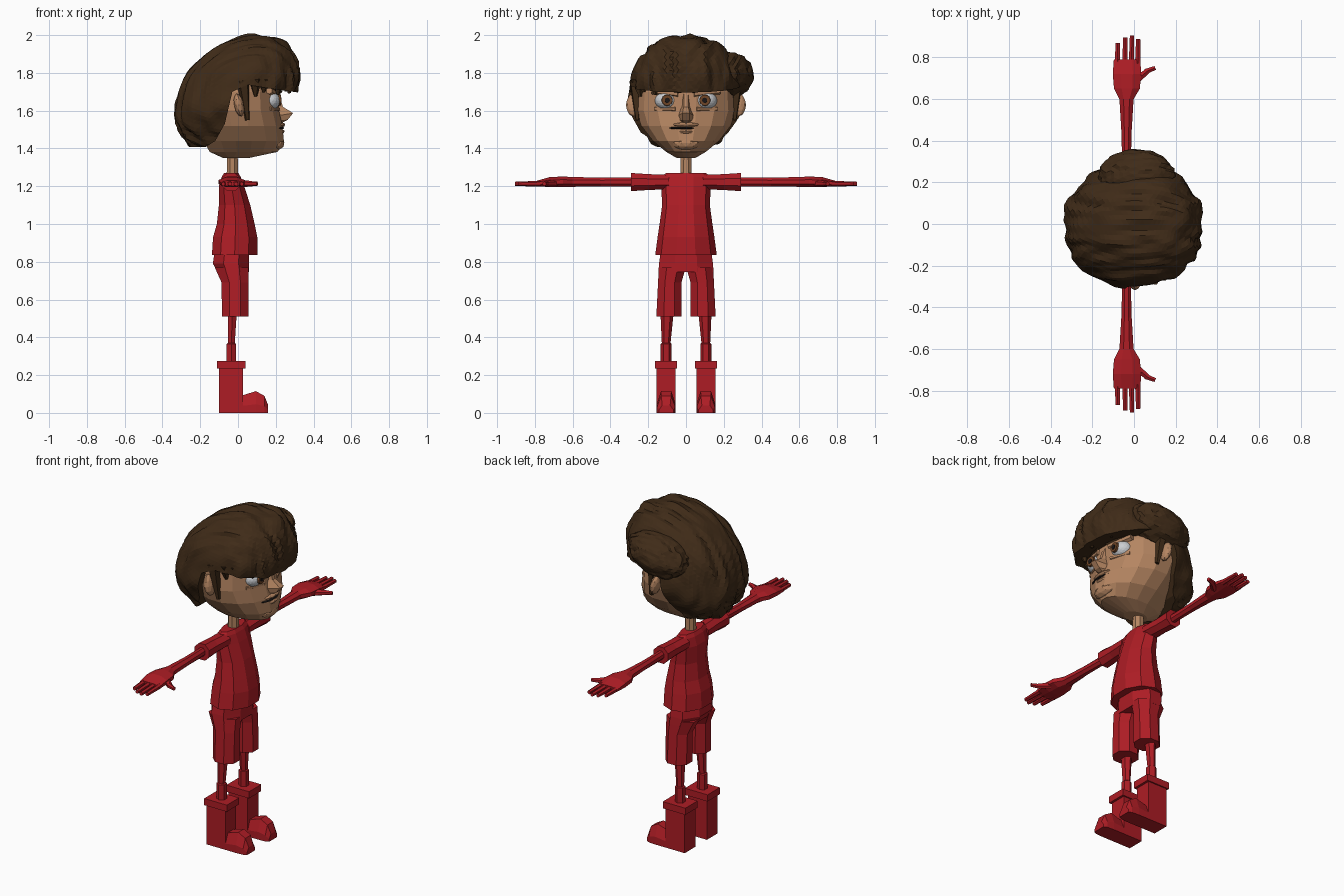
import bpy, bmesh
from math import pi, cos, sin, radians
from mathutils import Vector, Matrix, noise


def material(name, rgb):
    m = bpy.data.materials.new(name)
    m.diffuse_color = (*rgb, 1)
    return m


RED = material("red", (0.42, 0.012, 0.018))
SKIN = material("skin", (0.46, 0.235, 0.12))
HAIR = material("hair", (0.05, 0.024, 0.009))
WHITE = material("eye_white", (0.6, 0.62, 0.65))
BROWN = material("iris", (0.16, 0.06, 0.02))
BLACK = material("dark", (0.01, 0.008, 0.008))


def finish(name, bm, mat):
    bmesh.ops.recalc_face_normals(bm, faces=bm.faces)
    me = bpy.data.meshes.new(name)
    bm.to_mesh(me)
    bm.free()
    if mat:
        me.materials.append(mat)
    ob = bpy.data.objects.new(name, me)
    bpy.context.collection.objects.link(ob)
    return ob


def loft(name, rings, mat):
    """Skin a list of equal-length point rings and cap both ends."""
    bm = bmesh.new()
    vs = [[bm.verts.new(p) for p in r] for r in rings]
    n = len(vs[0])
    for a, b in zip(vs, vs[1:]):
        for i in range(n):
            j = (i + 1) % n
            bm.faces.new((a[i], a[j], b[j], b[i]))
    bm.faces.new(vs[0])
    bm.faces.new(vs[-1])
    return finish(name, bm, mat)


def tube(name, sections, n, mat, axis="z", side=1):
    """Sections: (position on axis, centre u, centre v, radius u, radius v)."""
    k = 1 / cos(pi / n)
    rings = []
    for t, cu, cv, ru, rv in sections:
        ring = []
        for i in range(n):
            a = 2 * pi * (i + 0.5) / n
            u, v = cu + ru * k * cos(a), cv + rv * k * sin(a)
            ring.append((u, v * side, t) if axis == "z" else (u, t * side, v))
        rings.append(ring)
    return loft(name, rings, mat)


def extrude(name, profile, y0, y1, mat):
    return loft(name, [[(x, y, z) for x, z in profile] for y in (y0, y1)], mat)


def blob(name, centre, radii, mat, sub=2, tilt=0, strands=0.0, roundness=1.0):
    """Faceted ellipsoid, tilted about y, optionally roughened into strands."""
    bm = bmesh.new()
    bmesh.ops.create_icosphere(bm, subdivisions=sub, radius=1)
    rot = Matrix.Rotation(radians(tilt), 3, "Y")
    for v in bm.verts:
        p = v.co.copy()
        q = Vector((p.x, abs(p.y) ** roundness * (1 if p.y > 0 else -1), p.z))
        q = rot @ Vector([q[i] * radii[i] for i in range(3)])
        if strands:
            q *= 1 + strands * noise.noise(Vector((p.x * 2, p.y * 8, p.z * 2.5)))
        v.co = q + Vector(centre)
    return finish(name, bm, mat)


def rod(name, a, b, r0, r1, n, mat):
    a, b = Vector(a), Vector(b)
    d = b - a
    bm = bmesh.new()
    bmesh.ops.create_cone(bm, cap_ends=True, segments=n, radius1=r0, radius2=r1, depth=d.length,
                          matrix=Matrix.Translation((a + b) / 2) @ d.to_track_quat("Z", "Y").to_matrix().to_4x4())
    return finish(name, bm, mat)


# Shirt and hips of the shorts
tube("shirt", [(0.835, -0.018, 0, 0.12, 0.155), (0.93, -0.015, 0, 0.117, 0.143),
               (1.0, -0.012, 0, 0.1, 0.133), (1.1, -0.018, 0, 0.083, 0.12),
               (1.2, -0.034, 0, 0.067, 0.125), (1.25, -0.036, 0, 0.05, 0.125),
               (1.27, -0.036, 0, 0.038, 0.1)], 10, RED)
tube("shorts_hips", [(0.745, -0.025, 0, 0.083, 0.146), (0.79, -0.037, 0, 0.096, 0.143),
                     (0.845, -0.033, 0, 0.092, 0.135)], 8, RED)
tube("neck", [(1.24, -0.03, 0, 0.03, 0.03), (1.4, -0.03, 0, 0.028, 0.028)], 8, SKIN)

# Limbs, built once per side
for s, tag in ((1, "left"), (-1, "right")):
    tube("shorts_leg_" + tag, [(0.51, -0.015, 0.09, 0.07, 0.067), (0.69, -0.016, 0.086, 0.071, 0.062),
                               (0.77, -0.033, 0.073, 0.09, 0.071)], 8, RED, side=s)
    tube("shin_" + tag, [(0.25, -0.035, 0.105, 0.025, 0.025), (0.365, -0.035, 0.105, 0.025, 0.025),
                         (0.37, -0.035, 0.105, 0.018, 0.02), (0.54, -0.03, 0.1, 0.024, 0.031)], 6, RED, side=s)
    # Boots
    tube("boot_shaft_" + tag, [(0, -0.037, 0.105, 0.063, 0.05), (0.24, -0.037, 0.105, 0.063, 0.05)],
         4, RED, side=s)
    tube("boot_cuff_" + tag, [(0.235, -0.035, 0.105, 0.075, 0.058), (0.275, -0.035, 0.105, 0.075, 0.058)],
         4, RED, side=s)
    loft("boot_foot_" + tag, [[(x, s * (0.105 + e * w), z) for e, z in
                               ((-1, 0), (-1, 0.4 * h), (-0.55, h), (0.55, h), (1, 0.4 * h), (1, 0))]
                              for x, w, h in ((-0.06, 0.05, 0.09), (0.03, 0.05, 0.095), (0.095, 0.05, 0.115),
                                              (0.14, 0.047, 0.09), (0.16, 0.038, 0.04))], RED)
    # Sleeve, arm and hand
    tube("sleeve_" + tag, [(0.09, -0.036, 1.222, 0.05, 0.038), (0.2, -0.036, 1.222, 0.045, 0.042),
                           (0.29, -0.036, 1.222, 0.048, 0.048)], 8, RED, "y", s)
    tube("arm_" + tag, [(0.27, -0.036, 1.222, 0.02, 0.025), (0.45, -0.036, 1.222, 0.025, 0.023),
                        (0.6, -0.036, 1.223, 0.034, 0.026), (0.65, -0.034, 1.223, 0.062, 0.028),
                        (0.72, -0.034, 1.222, 0.068, 0.027), (0.79, -0.033, 1.215, 0.064, 0.014)],
         8, RED, "y", s)
    for i, (x, tip) in enumerate(((-0.08, 0.87), (-0.044, 0.895), (-0.012, 0.905), (0.018, 0.89))):
        tube(f"finger_{i}_{tag}", [(0.77, x, 1.214, 0.013, 0.013), (tip, x + 0.002, 1.212, 0.01, 0.01)],
             6, RED, "y", s)
    rod("thumb_" + tag, (0.01, s * 0.69, 1.215), (0.065, s * 0.735, 1.213), 0.02, 0.015, 6, RED)
    rod("thumb_tip_" + tag, (0.055, s * 0.732, 1.213), (0.102, s * 0.75, 1.213), 0.015, 0.011, 6, RED)
    # Eye, ear, eyelid and sideburn
    blob("eyeball_" + tag, (0.165, s * 0.103, 1.653), (0.06, 0.062, 0.05), WHITE, 3)
    rod("iris_" + tag, (0.2, s * 0.101, 1.655), (0.228, s * 0.1, 1.655), 0.031, 0.028, 14, BROWN)
    rod("pupil_" + tag, (0.2, s * 0.1, 1.655), (0.231, s * 0.099, 1.655), 0.015, 0.014, 10, BLACK)
    rod("eyelid_upper_" + tag, (0.208, s * 0.04, 1.69), (0.165, s * 0.18, 1.705), 0.02, 0.018, 6, SKIN)
    rod("eyelid_lower_" + tag, (0.212, s * 0.055, 1.608), (0.165, s * 0.165, 1.61), 0.012, 0.012, 6, SKIN)
    rod("eyebrow_" + tag, (0.23, s * 0.035, 1.7), (0.185, s * 0.17, 1.722), 0.007, 0.007, 4, HAIR)
    blob("ear_" + tag, (0.005, s * 0.278, 1.63), (0.026, 0.04, 0.062), SKIN, 2, tilt=-12)
    rod("sideburn_" + tag, (0.025, s * 0.268, 1.76), (0.05, s * 0.256, 1.55), 0.036, 0.012, 5, HAIR)

# Head
tube("head", [(1.35, -0.01, 0, 0.07, 0.05), (1.382, 0.03, 0, 0.18, 0.105), (1.44, 0.03, 0, 0.213, 0.175),
              (1.52, 0.01, 0, 0.225, 0.237), (1.6, -0.005, 0, 0.222, 0.264), (1.7, -0.01, 0, 0.222, 0.258),
              (1.8, -0.005, 0, 0.2, 0.21), (1.88, 0, 0, 0.1, 0.1)], 16, SKIN)

# Nose: bridge opening into a turned-up tip
loft("nose", [[(0.19, -w, z), (x, -0.4 * w, z + dz), (x, 0.4 * w, z + dz), (0.19, w, z)]
              for z, x, w, dz in ((1.69, 0.215, 0.025, 0), (1.62, 0.238, 0.03, 0),
                                  (1.57, 0.292, 0.048, 0.017), (1.545, 0.262, 0.045, 0.005),
                                  (1.53, 0.22, 0.03, 0))], SKIN)
# Mouth, lips and chin
blob("upper_lip", (0.215, 0, 1.525), (0.036, 0.075, 0.016), SKIN)
blob("mouth", (0.212, -0.01, 1.508), (0.034, 0.085, 0.009), BLACK)
blob("lower_lip", (0.212, 0, 1.489), (0.036, 0.06, 0.016), SKIN)
blob("chin", (0.205, 0, 1.43), (0.042, 0.075, 0.04), SKIN)

# Hair: tilted cap trimmed along the hairline, a side-parted swoop and fringe locks
cap = blob("hair_cap", (0, -0.005, 1.686), (0.368, 0.3, 0.27), HAIR, 5, -40, 0.07, 0.88)
cutter = extrude("hairline_cutter", [(-0.6, 1.2), (-0.6, 1.41), (-0.17, 1.408), (-0.12, 1.44), (-0.07, 1.53),
                                     (-0.03, 1.7), (0.05, 1.737), (0.2, 1.712), (0.33, 1.695),
                                     (0.6, 1.695), (0.6, 1.2)], -0.6, 0.6, None)
cutter.hide_render = True
cutter.hide_viewport = True
cut = cap.modifiers.new("hairline", "BOOLEAN")
cut.operation = "DIFFERENCE"
cut.solver = "EXACT"
cut.object = cutter
blob("hair_swoop", (0.015, 0.225, 1.79), (0.19, 0.13, 0.115), HAIR, 4, -15, 0.09)
for i in range(11):
    a = radians(-72 + 10.5 * i)
    base = Vector((0.01 + 0.262 * cos(a), 0.27 * sin(a), 1.77))
    tip = Vector((0.012 + 0.262 * cos(a), 0.265 * sin(a) + 0.01, 1.675 + 0.02 * (i % 3) + 0.003 * i))
    rod(f"fringe_lock_{i}", base, tip, 0.04, 0.008, 5, HAIR)
